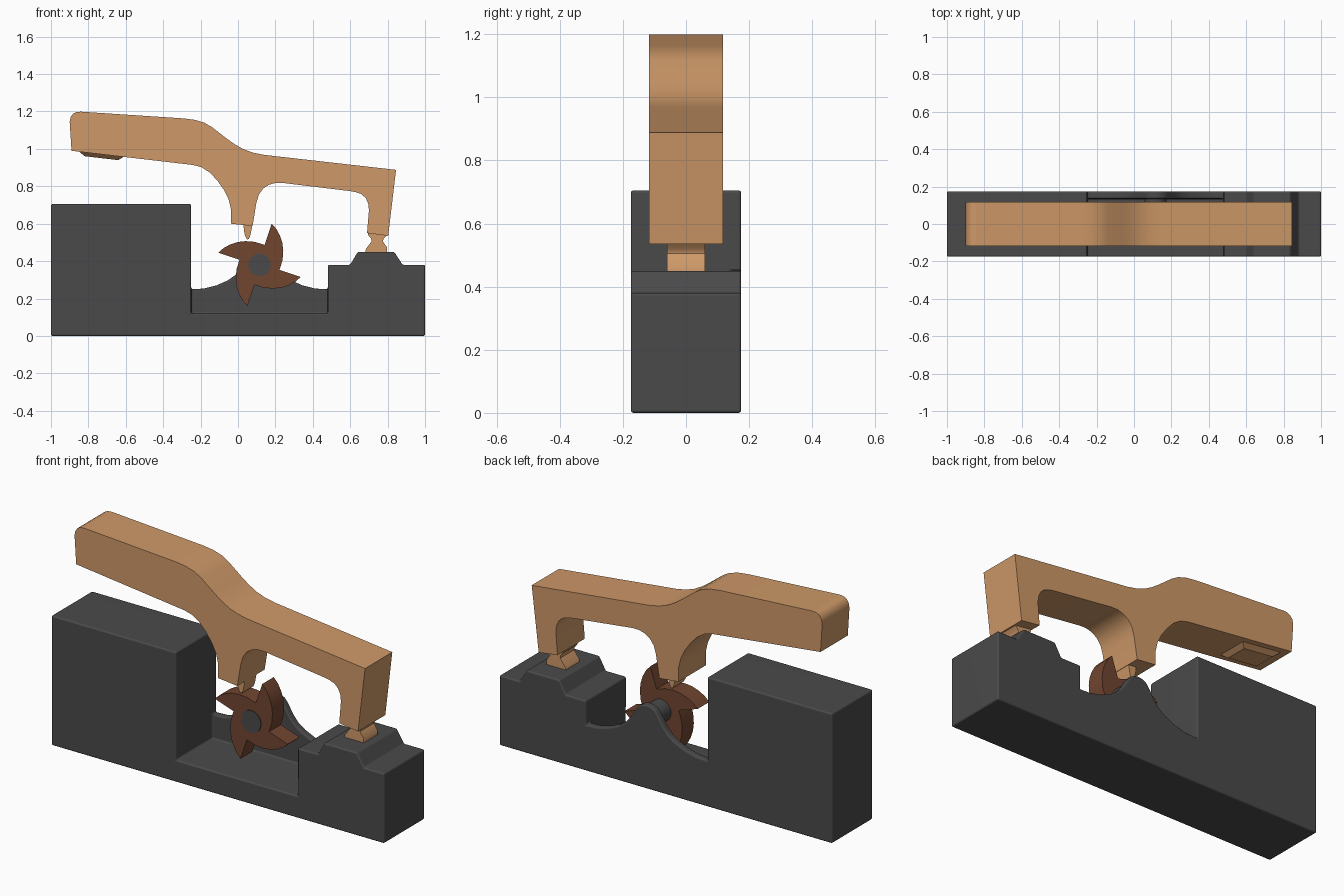
import bpy, bmesh, math
from mathutils import Vector

if "Cube" in bpy.data.objects:
    bpy.data.objects.remove(bpy.data.objects["Cube"])


def material(name, rgb):
    m = bpy.data.materials.new(name)
    m.diffuse_color = (*rgb, 1)
    m.use_nodes = True
    m.node_tree.nodes["Principled BSDF"].inputs["Base Color"].default_value = m.diffuse_color
    return m


CHARCOAL = material("charcoal", (0.068, 0.068, 0.068))
TAN = material("tan wood", (0.62, 0.32, 0.14))
BROWN = material("red brown", (0.165, 0.06, 0.03))


def finish(name, bm, mat, bevel=0.0):
    """Clean up, optionally round the sharp edges, and shade."""
    bmesh.ops.remove_doubles(bm, verts=bm.verts, dist=1e-5)
    bmesh.ops.recalc_face_normals(bm, faces=bm.faces)
    if bevel:
        bmesh.ops.dissolve_limit(bm, angle_limit=math.radians(0.3),
                                 verts=bm.verts, edges=bm.edges)
        sharp = [e for e in bm.edges if e.calc_face_angle(0) > math.radians(35)]
        bmesh.ops.bevel(bm, geom=sharp, offset=bevel, segments=3, profile=0.5,
                        affect='EDGES', clamp_overlap=True)
    me = bpy.data.meshes.new(name)
    bm.to_mesh(me)
    bm.free()
    me.materials.append(mat)
    ob = bpy.data.objects.new(name, me)
    bpy.context.collection.objects.link(ob)
    bpy.ops.object.select_all(action='DESELECT')
    ob.select_set(True)
    bpy.context.view_layer.objects.active = ob
    bpy.ops.object.shade_smooth_by_angle(angle=math.radians(35))
    wn = ob.modifiers.new("weighted", 'WEIGHTED_NORMAL')
    wn.keep_sharp = True
    return ob


def add_face(bm, pts, y):
    bm.faces.new([bm.verts.new((x, y, z)) for x, z in pts])


def add_sides(bm, pts, y0, y1):
    for (xa, za), (xb, zb) in zip(pts, pts[1:] + pts[:1]):
        bm.faces.new([bm.verts.new(p) for p in
                      ((xa, y0, za), (xb, y0, zb), (xb, y1, zb), (xa, y1, za))])


def prism(name, pts, y0, y1, mat, bevel=0.0):
    """Extrude an x-z profile along y."""
    bm = bmesh.new()
    add_sides(bm, pts, y0, y1)
    add_face(bm, pts, y0)
    add_face(bm, pts, y1)
    return finish(name, bm, mat, bevel)


# base: front part with an open pocket, back part with a curved bearing wall
CX, CZ = 0.115, 0.38
outer = [(0.48, 0.38), (0.60, 0.38), (0.64, 0.45), (0.835, 0.45), (0.88, 0.38),
         (1, 0.38), (1, 0), (-1, 0), (-1, 0.705), (-0.25, 0.705)]
flank = [(0.365, 0.25), (0.30, 0.253), (0.23, 0.27), (0.17, 0.297),
         (0.13, 0.325), (0.10, 0.36)]
cap = [(CX + 0.075 * math.cos(math.radians(a)), CZ + 0.075 * math.sin(math.radians(a)))
       for a in range(150, 29, -20)]
wall = [(CX - d, z) for d, z in flank] + cap + [(CX + d, z) for d, z in reversed(flank)]
pocket = [wall[0], (-0.25, 0.12), (0.48, 0.12), wall[-1]]
front, back = outer + pocket, outer + wall

bm = bmesh.new()
add_sides(bm, front, -0.175, 0.135)
add_sides(bm, back, 0.135, 0.175)
add_face(bm, front, -0.175)
add_face(bm, back, 0.175)
add_face(bm, pocket + wall[::-1][1:-1], 0.135)
finish("base", bm, CHARCOAL, 0.009)

# axle
circle = [(CX + 0.06 * math.cos(i * math.tau / 32), CZ + 0.06 * math.sin(i * math.tau / 32))
          for i in range(32)]
prism("axle", circle, -0.054, 0.15, CHARCOAL)

# ratchet wheel: one tooth repeated four times
tooth = [(0.027, 0.107), (0.065, 0.22), (0.09, 0.192), (0.109, 0.157), (0.122, 0.118),
         (0.127, 0.075), (0.123, 0.025)]
wheel = []
for k in range(4):
    c, s = math.cos(k * math.pi / 2), math.sin(k * math.pi / 2)
    wheel += [(CX + c * x + s * z, CZ - s * x + c * z) for x, z in tooth]
prism("ratchet_wheel", wheel, -0.05, 0.05, BROWN)

# lever arm
arm = [(-0.89, 0.99), (-0.90, 1.145), (-0.895, 1.17), (-0.882, 1.188), (-0.865, 1.197),
       (-0.84, 1.199), (-0.29, 1.163), (-0.23, 1.155), (-0.18, 1.14), (-0.14, 1.117),
       (-0.06, 1.055), (-0.015, 1.023), (0.03, 0.998), (0.08, 0.98), (0.14, 0.968),
       (0.845, 0.888), (0.803, 0.535), (0.69, 0.55), (0.70, 0.67), (0.697, 0.705),
       (0.683, 0.737), (0.66, 0.758), (0.63, 0.769), (0.595, 0.775), (0.24, 0.818),
       (0.20, 0.818), (0.165, 0.808), (0.135, 0.788), (0.112, 0.757), (0.098, 0.71),
       (0.078, 0.588), (-0.037, 0.60), (-0.037, 0.675), (-0.05, 0.73), (-0.075, 0.78),
       (-0.11, 0.83), (-0.15, 0.873), (-0.195, 0.902), (-0.24, 0.914)]
prism("lever_arm", arm, -0.117, 0.117, TAN)

# pawl tip that catches the wheel
prism("pawl_tip", [(0.03, 0.61), (0.031, 0.565), (0.038, 0.535), (0.048, 0.516),
                   (0.058, 0.518), (0.067, 0.54), (0.078, 0.60)], -0.05, 0.05, TAN)

# waisted pivot foot
prism("pivot_foot", [(0.695, 0.57), (0.695, 0.54), (0.712, 0.52), (0.714, 0.505),
                     (0.684, 0.465), (0.68, 0.445), (0.798, 0.445), (0.796, 0.475),
                     (0.775, 0.505), (0.778, 0.52), (0.803, 0.545), (0.80, 0.56)],
      -0.06, 0.06, TAN)

# tapered thumb pad under the handle
bm = bmesh.new()
upper = [(-0.855, 0.99), (-0.605, 0.962)]
lower = [(-0.82, 0.961), (-0.64, 0.940)]
vs = []
for (a, b), w in ((upper, 0.09), (lower, 0.06)):
    vs.append([bm.verts.new((p[0], y, p[1])) for p, y in
               ((a, -w), (b, -w), (b, w), (a, w))])
bm.faces.new(vs[0])
bm.faces.new(vs[1])
for i in range(4):
    j = (i + 1) % 4
    bm.faces.new((vs[0][i], vs[0][j], vs[1][j], vs[1][i]))
finish("thumb_pad", bm, TAN)
